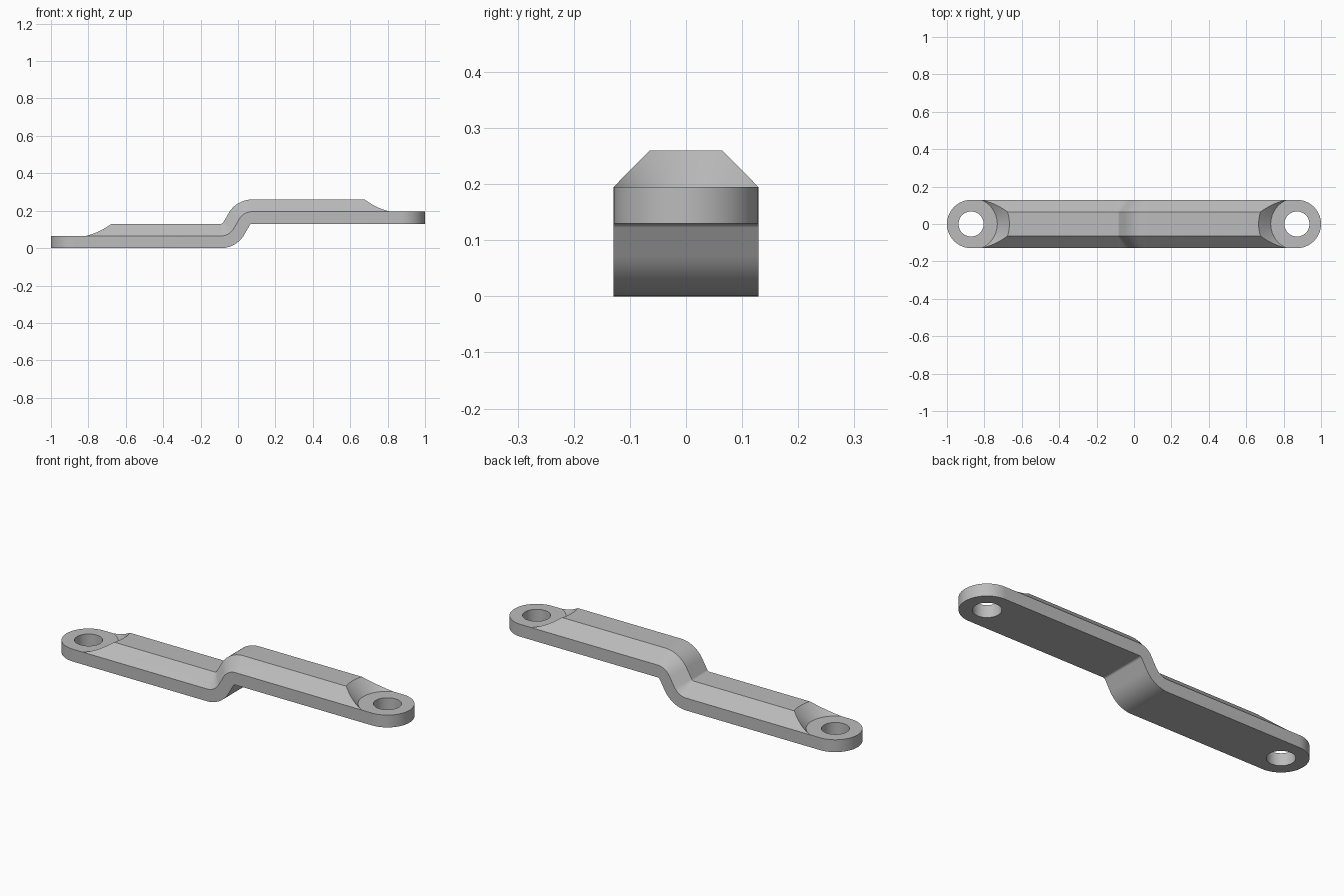
import bpy
import bmesh
from math import sin, cos, pi, radians
from mathutils import Vector

cube = bpy.data.objects.get("Cube")
if cube:
    bpy.data.objects.remove(cube, do_unlink=True)

HALF_W = 0.129          # half width, also the eye radius
SLAB = 0.065            # height of the vertical sides
THICK = 0.13            # full thickness of the bar
EYE_X = 1 - HALF_W      # eye centres
HOLE_R = 0.067
STEP = 0.13             # rise between the two arms

steel = bpy.data.materials.new("plain grey steel")
steel.use_nodes = True
GREY = (0.5, 0.5, 0.5, 1)
steel.diffuse_color = GREY
steel.node_tree.nodes["Principled BSDF"].inputs["Base Color"].default_value = GREY


def add_object(name, bm):
    bmesh.ops.recalc_face_normals(bm, faces=bm.faces)
    mesh = bpy.data.meshes.new(name)
    bm.to_mesh(mesh)
    bm.free()
    mesh.materials.append(steel)
    obj = bpy.data.objects.new(name, mesh)
    bpy.context.collection.objects.link(obj)
    return obj


def loft(name, rings):
    """Skin a list of equal point rings and cap both ends."""
    bm = bmesh.new()
    loops = [[bm.verts.new(p) for p in ring] for ring in rings]
    n = len(loops[0])
    for a, b in zip(loops, loops[1:]):
        for i in range(n):
            j = (i + 1) % n
            bm.faces.new((a[i], a[j], b[j], b[i]))
    bm.faces.new(loops[0])
    bm.faces.new(loops[-1])
    return add_object(name, bm)


def circle(x, z, r, n=96):
    return [(x + r * cos(2 * pi * i / n), r * sin(2 * pi * i / n), z) for i in range(n)]


def boolean(obj, cutter, operation):
    mod = obj.modifiers.new(operation.lower(), 'BOOLEAN')
    mod.operation, mod.solver, mod.object = operation, 'EXACT', cutter
    bpy.context.view_layer.objects.active = obj
    bpy.ops.object.modifier_apply(modifier=mod.name)
    bpy.data.objects.remove(cutter, do_unlink=True)


# Underside path of the offset bar: flat, bend up, slope, bend back, flat
BEND, INNER = radians(60), 0.015
OUTER = INNER + THICK
slope = (STEP - (OUTER + INNER) * (1 - cos(BEND))) / sin(BEND)
run = (OUTER + INNER) * sin(BEND) + slope * cos(BEND)
x0 = -0.008 - run / 2
x1 = x0 + run
path = [(-1.1, 0, 0)]
SEG = 14
for i in range(SEG + 1):
    t = BEND * i / SEG
    path.append((x0 + OUTER * sin(t), OUTER * (1 - cos(t)), t))
for i in range(SEG, -1, -1):
    t = BEND * i / SEG
    path.append((x1 - INNER * sin(t), STEP - INNER * (1 - cos(t)), t))
path.append((1.1, STEP, 0))

# Bar with chamfered top, swept along the path
section = [(-HALF_W, 0), (HALF_W, 0), (HALF_W, SLAB),
           (SLAB, THICK), (-SLAB, THICK), (-HALF_W, SLAB)]
bar = loft("offset_link_bar",
           [[(x - h * sin(t), y, z + h * cos(t)) for y, h in section] for x, z, t in path])

# Rounded outline of the ends
N = 48
outline = []
for side, start in ((1, -pi / 2), (-1, pi / 2)):
    for i in range(N + 1):
        a = start + pi * i / N
        outline.append(Vector((side * EYE_X + HALF_W * cos(a), HALF_W * sin(a), 0)))
boolean(bar, loft("outline_cutter", [[p + Vector((0, 0, z)) for p in outline]
                                     for z in (-0.2, 0.5)]), 'INTERSECT')

# Conical seat and bolt hole at each eye
for x, base in ((-EYE_X, 0), (EYE_X, STEP)):
    seat_z = base + SLAB
    boolean(bar, loft("seat_cutter", [circle(x, seat_z, 0.14),
                                      circle(x, seat_z + 0.1, 0.24)]), 'DIFFERENCE')
    boolean(bar, loft("hole_cutter", [circle(x, base - 0.1, HOLE_R),
                                      circle(x, base + 0.2, HOLE_R)]), 'DIFFERENCE')

bpy.ops.object.select_all(action='DESELECT')
bar.select_set(True)
bpy.context.view_layer.objects.active = bar
bpy.ops.object.shade_smooth_by_angle(angle=radians(25))
